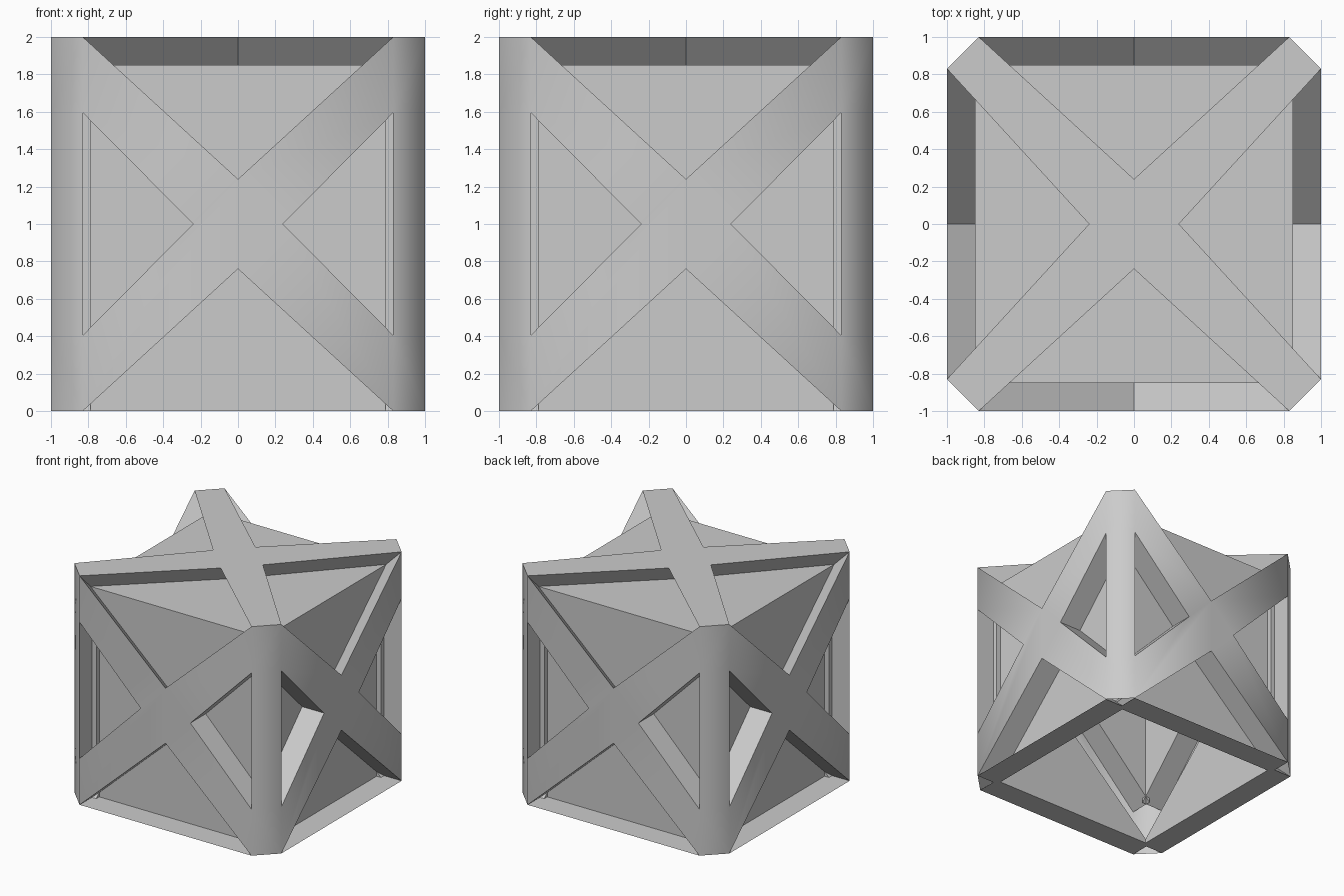
import bpy, bmesh, math
from mathutils import Vector, Matrix

if "Cube" in bpy.data.objects:
    bpy.data.objects.remove(bpy.data.objects["Cube"])

C, A, S, D = 0.83, 0.24, 0.595, 0.212   # post edge, X centre, side slot half-height, recess depth
H = D / math.sqrt(2)                    # recess of the folded upper panels, per axis

bm = bmesh.new()


def v(x, z, y=-1):
    return Vector((x, y, z))


def add(pts, rot):
    bm.faces.new([bm.verts.new(rot @ p) for p in pts])


def recess(outer, shift, edges, rot):
    """Panel pushed in by shift, with side walls on the given edges."""
    inner = [p + shift for p in outer]
    for i in edges:
        j = (i + 1) % len(outer)
        add((outer[i], outer[j], inner[j], inner[i]), rot)
    add(inner, rot)


tl, tr, bl, br = v(-C, 2), v(C, 2), v(-C, 0), v(C, 0)
t, b = v(0, 1 + A), v(0, 1 - A)
l0, l1, l2 = v(-A, 1), v(-C, 1 + S), v(-C, 1 - S)
r0, r1, r2 = v(A, 1), v(C, 1 + S), v(C, 1 - S)
top_a = Vector((0, -A, 2))
inward, fold = Vector((0, D, 0)), Vector((0, H, -H))
quarter = Matrix.Rotation(math.pi / 2, 3, 'Z')
top_face = []

for i in range(4):
    R = Matrix.Rotation(i * math.pi / 2, 3, 'Z')
    # X brace on the side
    add((tl, l1, l0, l2, bl, b, br, r2, r0, r1, tr, t), R)
    # chamfered corner post
    add((br, quarter @ bl, quarter @ l2, quarter @ l1, quarter @ tl, tr, r1, r2), R)
    # left and right slots
    recess((l1, l2, l0), inward, (0, 1, 2), R)
    recess((r2, r1, r0), inward, (0, 1, 2), R)
    # lower panel with its ledge
    recess((bl, br, b), inward, (0, 1, 2), R)
    # upper panel folded over the top edge, undercutting the braces
    recess((tl, t, tr), fold, (0, 1), R)
    recess((tl, tr, top_a), fold, (1, 2), R)
    top_face += [R @ p for p in (tl, top_a, tr)]
# X brace on the top
add(top_face, Matrix.Identity(3))
bmesh.ops.remove_doubles(bm, verts=bm.verts, dist=1e-4)

# hollow crate shell, open at the bottom
me = bpy.data.meshes.new("crate_shell")
bm.to_mesh(me)
bm.free()
crate = bpy.data.objects.new("crate_shell", me)
bpy.context.collection.objects.link(crate)
bpy.context.view_layer.objects.active = crate
crate.select_set(True)
bpy.ops.object.shade_smooth_by_angle(angle=math.radians(50))
